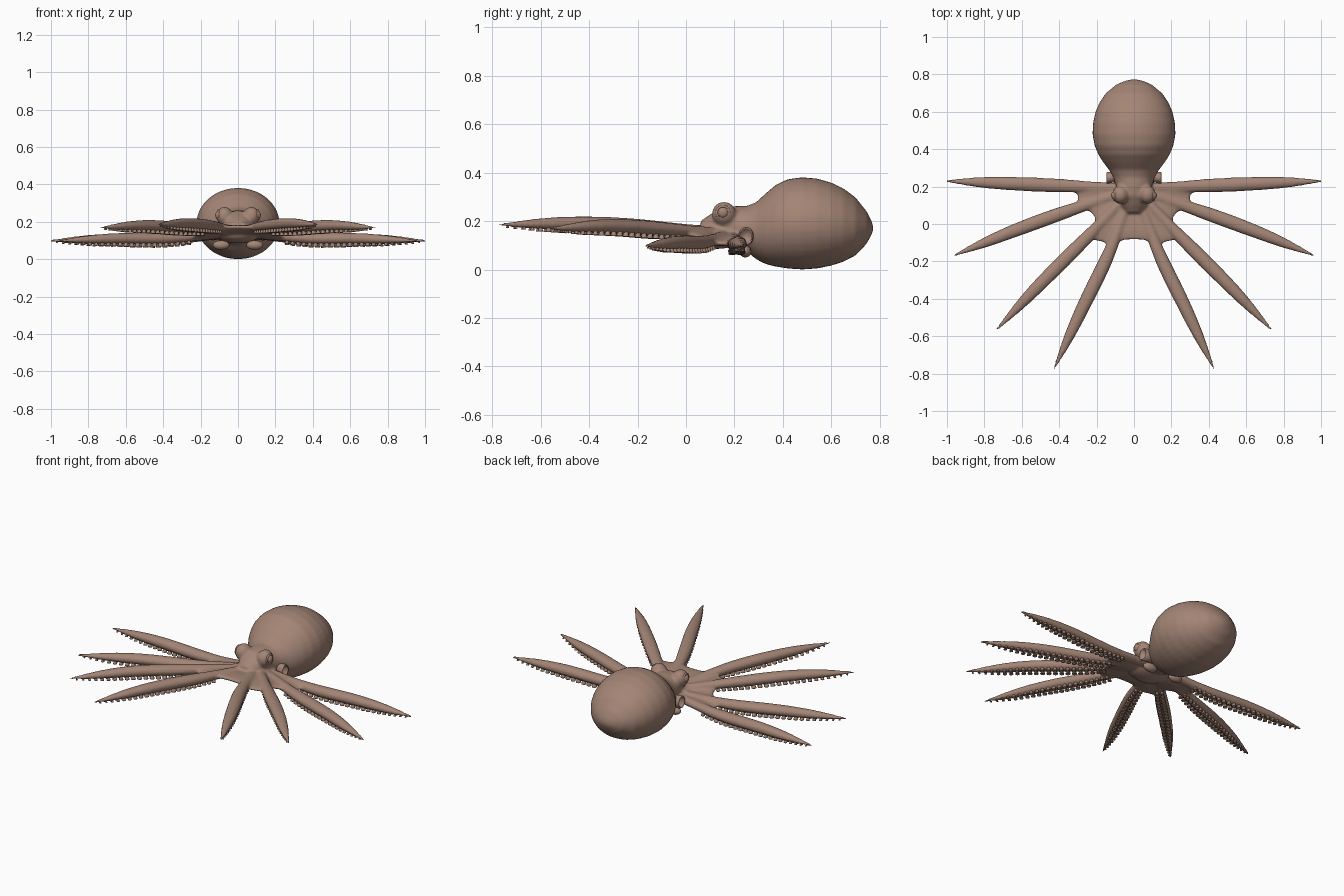
import bpy, bmesh, math
from mathutils import Vector, Matrix

if "Cube" in bpy.data.objects:
    bpy.data.objects.remove(bpy.data.objects["Cube"])

skin = bpy.data.materials.new("brown skin")
skin.diffuse_color = (0.37, 0.235, 0.18, 1)
skin.use_nodes = True
skin.node_tree.nodes["Principled BSDF"].inputs["Base Color"].default_value = skin.diffuse_color


def loft(bm, rings, n=24):
    """Closed skin through ellipses given as (centre, half axis u, half axis v)."""
    loops = []
    for c, u, v in rings:
        loops.append([bm.verts.new(Vector(c) + Vector(u) * math.cos(2 * math.pi * i / n)
                                   + Vector(v) * math.sin(2 * math.pi * i / n)) for i in range(n)])
    for a, b in zip(loops, loops[1:]):
        for i in range(n):
            bm.faces.new((a[i], a[(i + 1) % n], b[(i + 1) % n], b[i]))
    bm.faces.new(loops[0][::-1])
    bm.faces.new(loops[-1])


def finish(bm, name):
    bmesh.ops.recalc_face_normals(bm, faces=bm.faces[:])
    for f in bm.faces:
        f.smooth = True
    me = bpy.data.meshes.new(name)
    bm.to_mesh(me)
    bm.free()
    me.materials.append(skin)
    ob = bpy.data.objects.new(name, me)
    bpy.context.collection.objects.link(ob)
    return ob


def ball(bm, c, r, seg=24):
    m = Matrix.Translation(c) @ Matrix.Diagonal((*r, 1))
    bmesh.ops.create_uvsphere(bm, u_segments=seg, v_segments=seg // 2, radius=1, matrix=m)


def spline(pts, t):
    """Catmull-Rom through the points, t in 0..1."""
    p = [Vector(q) for q in pts]
    p = [2 * p[0] - p[1]] + p + [2 * p[-1] - p[-2]]
    x = t * (len(p) - 3)
    i = min(int(x), len(p) - 4)
    x -= i
    a, b, c, d = p[i:i + 4]
    return 0.5 * (2 * b + (c - a) * x + (2 * a - 5 * b + 4 * c - d) * x * x
                  + (3 * b - a - 3 * c + d) * x ** 3)


# arm centre lines on the right side, rear to front
ARMS = [
    [(0.06, 0.19, 0.135), (0.35, 0.203, 0.105), (0.68, 0.217, 0.107), (1.008, 0.230, 0.098)],
    [(0.06, 0.165, 0.14), (0.35, 0.070, 0.112), (0.65, -0.040, 0.11), (0.963, -0.168, 0.098)],
    [(0.05, 0.135, 0.15), (0.26, -0.080, 0.165), (0.50, -0.320, 0.18), (0.736, -0.566, 0.168)],
    [(0.03, 0.115, 0.155), (0.14, -0.170, 0.178), (0.28, -0.460, 0.19), (0.428, -0.775, 0.185)],
]
RADII = [(0.028, 0, 0), (0.030, 0, 0), (0.037, 0, 0), (0.037, 0, 0), (0.029, 0, 0), (0.006, 0, 0)]


def arm_frame(arm, t):
    c = spline(arm, t)
    d = (spline(arm, min(t + .01, 1)) - spline(arm, max(t - .01, 0))).normalized()
    side = d.cross(Vector((0, 0, 1))).normalized()
    return c, side, side.cross(d), spline(RADII, t).x


def flip(v, s):
    return Vector((v[0] * s, v[1], v[2]))


bm = bmesh.new()

# mantle and head: y, top z, bottom z, half width
PROFILE = [(0.773, .180, .160, .015), (0.765, .205, .140, .05), (0.745, .242, .105, .095),
           (0.70, .298, .058, .150), (0.65, .335, .032, .184), (0.60, .359, .016, .206),
           (0.54, .376, .004, .219), (0.48, .381, .000, .222), (0.42, .373, .004, .211),
           (0.37, .349, .012, .190), (0.33, .315, .022, .165), (0.29, .278, .042, .134),
           (0.25, .262, .075, .110), (0.20, .262, .088, .095), (0.15, .255, .098, .085),
           (0.10, .228, .11, .07), (0.06, .20, .13, .045)]
loft(bm, [((0, y, (a + b) / 2), (w, 0, 0), (0, 0, (a - b) / 2)) for y, a, b, w in PROFILE], 40)

# arm crown and mouth bulge
ball(bm, (0, 0.13, 0.135), (0.12, 0.10, 0.05))

# eye bulges, eyeballs, arms
for s in (-1, 1):
    ball(bm, (s * 0.072, 0.157, 0.230), (0.045, 0.050, 0.050))
    for arm in ARMS:
        rings = []
        for k in range(41):
            c, side, up, r = arm_frame(arm, k / 40)
            rings.append((flip(c, s), flip(side * r, s), flip(up * r * 0.82, s)))
        loft(bm, rings, 16)

# webs between neighbouring arms: where they end on each arm, and the notch
CENTRE = Vector((0, 0.14, 0.14))
left4 = [(-x, y, z) for x, y, z in ARMS[3]]
for s in (-1, 1):
    for a, b, ta, tb, notch in (
            (ARMS[0], ARMS[1], 0.33, 0.33, (0.305, 0.138, 0.107)),
            (ARMS[1], ARMS[2], 0.27, 0.30, (0.215, 0.035, 0.135)),
            (ARMS[2], ARMS[3], 0.33, 0.27, (0.150, -0.105, 0.165)),
            (ARMS[3], left4, 0.26, 0.26, (0.0, -0.085, 0.172))):
        if b is left4 and s < 0:
            continue
        A, B, N = spline(a, ta), spline(b, tb), Vector(notch)
        ctrl = 2 * N - (A + B) / 2
        rings = []
        for k in range(13):
            q = k / 12
            e = flip(A * (1 - q) ** 2 + ctrl * 2 * q * (1 - q) + B * q * q, s)
            c = flip(CENTRE, s)
            rings.append(((c + e) / 2, (e - c) / 2, (0, 0, 0.02)))
        loft(bm, rings, 20)

# fuse everything into one soft skin
body = finish(bm, "body_and_arms")
rm = body.modifiers.new("fuse", 'REMESH')
rm.mode = 'VOXEL'
rm.voxel_size = 0.008
rm.use_smooth_shade = True
sm = body.modifiers.new("soften", 'SMOOTH')
sm.factor = 0.5
sm.iterations = 6

# eyes: rimmed ring with a ball inside
bm = bmesh.new()
for s in (-1, 1):
    ball(bm, (s * 0.106, 0.153, 0.235), (0.016, 0.022, 0.022))
    rings = []
    for k in range(25):
        a = 2 * math.pi * k / 24
        d = Vector((0, math.cos(a), math.sin(a)))
        rings.append((Vector((s * 0.104, 0.153, 0.235)) + d * 0.026, d * 0.006, (0.006, 0, 0)))
    loft(bm, rings, 8)
finish(bm, "eyes")

# side siphon openings: short oval tubes beside the neck
bm = bmesh.new()
for s in (-1, 1):
    c = Vector((s * 0.128, 0.247, 0.138))
    rings = [(c + Vector((s * dx, dy, 0)), (0, 0.031 * k, 0), (0, 0, 0.038 * k))
             for dx, dy, k in ((-0.06, .012, .9), (-0.01, .003, .95), (0.012, 0, 1), (0.018, 0, .92),
                               (0.015, 0, .78), (-0.005, 0, .7))]
    loft(bm, rings, 24)
    ball(bm, (s * 0.09, 0.245, 0.075), (0.045, 0.025, 0.025))
finish(bm, "siphons")

# suckers: two rows of little cups under every arm
bm = bmesh.new()
for s in (-1, 1):
    for arm in ARMS:
        for k in range(22):
            t = 0.24 + 0.72 * k / 21
            c, side, up, r = arm_frame(arm, t)
            q = r * 0.34 + 0.001
            for row in (-1, 1):
                p = c + side * row * r * 0.43 - up * r * 0.62
                rings = [(flip(p - up * h * q, s), flip(side * q * w, s),
                          flip(side.cross(up) * q * w, s))
                         for h, w in ((0, .75), (.7, .75), (1.0, 1), (1.4, 1), (1.4, .65), (1.05, .4))]
                loft(bm, rings, 10)
finish(bm, "suckers")
